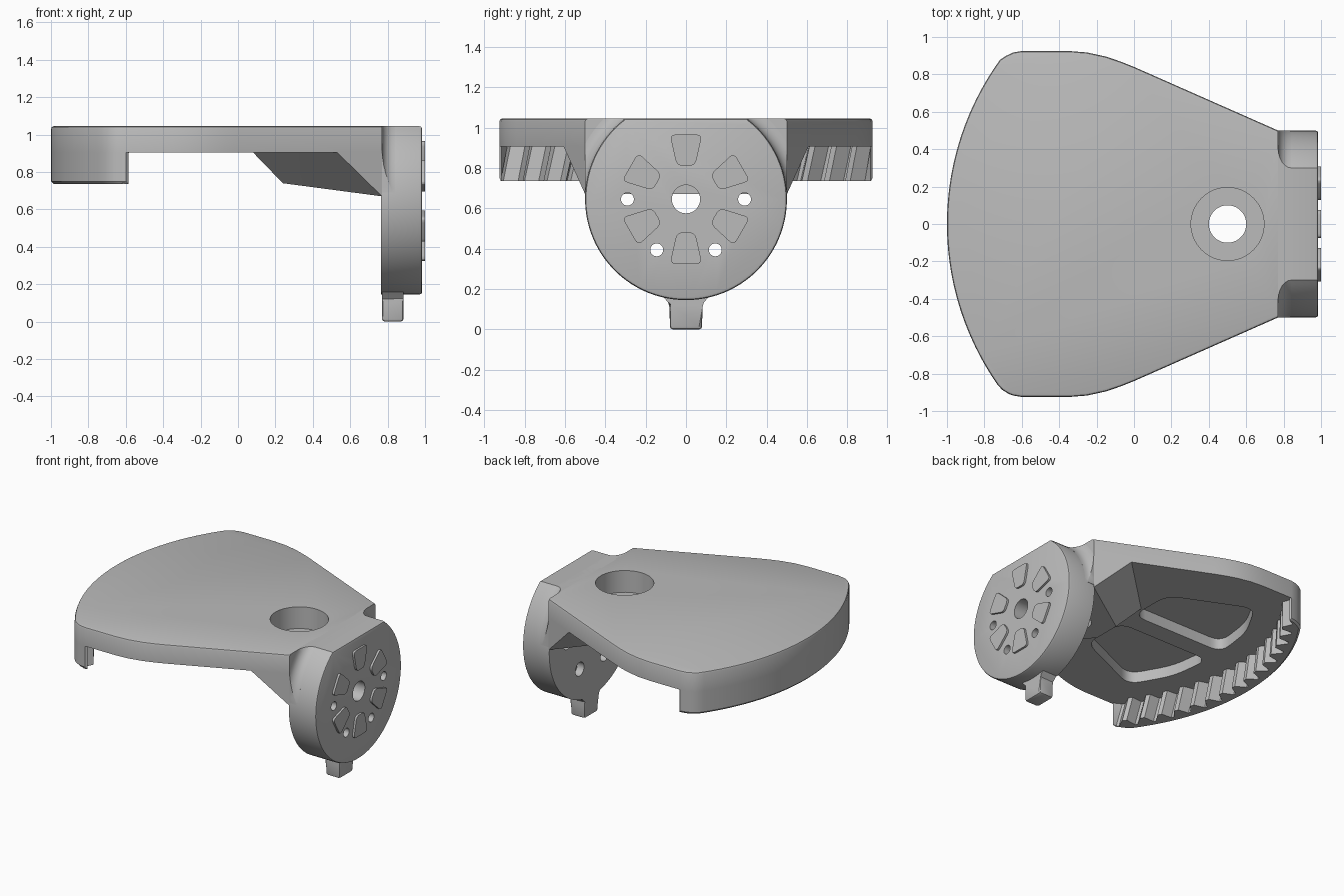
import bpy, bmesh, math
from mathutils import Vector
from math import sin, cos, pi, radians

cube = bpy.data.objects.get("Cube")
if cube:
    bpy.data.objects.remove(cube)

grey = bpy.data.materials.new("plain grey")
grey.use_nodes = True
grey.diffuse_color = (0.5, 0.5, 0.5, 1)
grey.node_tree.nodes["Principled BSDF"].inputs["Base Color"].default_value = (0.5, 0.5, 0.5, 1)

PIVOT, TOP, UNDER, BOSS = 0.5, 1.045, 0.905, 0.74
HUB_Z, HUB_R, FACE = 0.645, 0.5, 0.985


def finish(name, bm):
    bmesh.ops.recalc_face_normals(bm, faces=bm.faces)
    mesh = bpy.data.meshes.new(name)
    bm.to_mesh(mesh)
    bm.free()
    ob = bpy.data.objects.new(name, mesh)
    bpy.context.scene.collection.objects.link(ob)
    mesh.materials.append(grey)
    return ob


def prism(name, pts, lo, hi, axis="z", bevel=0.0, rule=None):
    """Extrude a 2D outline along z or x, bevelling the edges chosen by a rule."""
    bm = bmesh.new()
    place = (lambda a, b, t: (a, b, t)) if axis == "z" else (lambda a, b, t: (t, a, b))
    rows = [[bm.verts.new(place(a, b, t)) for a, b in pts] for t in (lo, hi)]
    n = len(pts)
    for row in rows:
        bm.faces.new(row)
    for i in range(n):
        j = (i + 1) % n
        bm.faces.new((rows[0][i], rows[0][j], rows[1][j], rows[1][i]))
    if bevel:
        bmesh.ops.recalc_face_normals(bm, faces=bm.faces)
        edges = [e for e in bm.edges if rule is None or rule(*(v.co for v in e.verts))]
        bmesh.ops.bevel(bm, geom=edges, offset=bevel, segments=2, profile=0.5, affect="EDGES")
    return finish(name, bm)


def circle(x, y, r, n=48):
    return [(x + r * cos(2 * pi * i / n), y + r * sin(2 * pi * i / n)) for i in range(n)]


def rounded(pts, r, n=5):
    """Round the corners of an outline with quadratic curves."""
    out = []
    for i, p in enumerate(pts):
        p = Vector(p)
        a, b = Vector(pts[i - 1]) - p, Vector(pts[(i + 1) % len(pts)]) - p
        a, b = p + a.normalized() * r, p + b.normalized() * r
        for k in range(n + 1):
            t = k / n
            out.append(tuple(a * (1 - t) ** 2 + p * 2 * t * (1 - t) + b * t * t))
    return out


def combine(ob, cutters, operation="DIFFERENCE"):
    for c in cutters:
        c.hide_render = True
        m = ob.modifiers.new("cut", "BOOLEAN")
        m.operation, m.object, m.solver = operation, c, "EXACT"
    bpy.context.view_layer.update()
    graph = bpy.context.evaluated_depsgraph_get()
    mesh = bpy.data.meshes.new_from_object(ob.evaluated_get(graph))
    ob.modifiers.clear()
    ob.data = mesh
    for c in cutters:
        bpy.data.objects.remove(c)


# Curved outer edge, in polar form around the pivot hole
def rim_radius(a):
    a = abs(a)
    flat = 0.925 / sin(a) if a > 0.3 else 9
    return min(1.5, flat) - 0.02 * max(0, 1 - abs(a - 0.662) / 0.035)


def polar(a, r):
    return (PIVOT - r * cos(a), r * sin(a))


# Internal gear teeth: angle, radius and whether the point follows the helix
TEETH, SPAN, END = 15, 0.675, 0.70
pitch = 2 * SPAN / TEETH
inner = [(-END, 1.42, 0)]
for i in range(TEETH):
    for f, r in ((0, 1.445), (0.15, 1.445), (0.45, 1.375), (0.7, 1.375)):
        inner.append((-SPAN + (i + f) * pitch, r, 1))
inner += [(SPAN, 1.445, 1), (END, 1.42, 0)]

bm = bmesh.new()
rows = []
for z, inset in ((0.735, 0.015), (0.75, 0), (UNDER, 0)):
    twist = 0.03 * ((z - 0.735) / 0.17 - 0.5)
    ins = [bm.verts.new((*polar(a + twist * k, r), z)) for a, r, k in inner]
    outs = [bm.verts.new((*polar(a, rim_radius(a) - inset), z)) for a, r, k in inner]
    rows.append(ins + outs[::-1])
n = len(rows[0])
for low, high in zip(rows, rows[1:]):
    for i in range(n):
        j = (i + 1) % n
        bm.faces.new((low[i], low[j], high[j], high[i]))
for row in (rows[0], rows[-1]):
    for i in range(n // 2 - 1):
        bm.faces.new((row[i], row[i + 1], row[n - 2 - i], row[n - 1 - i]))
parts = [finish("toothed_rim", bm)]

# Fan-shaped top plate
side = [(-0.35, 0.925), (-0.25, 0.917), (-0.15, 0.895), (-0.07, 0.868), (0, 0.84), (0.77, 0.5)]
outline = [polar(a, rim_radius(a)) for a, r, k in inner]
outline += side + [(x, -y) for x, y in reversed(side)]
plate = prism("top_plate", outline, UNDER, TOP, bevel=0.015,
              rule=lambda p, q: min(p.z, q.z) > 1 and min(p.x, q.x) < 0.76)

# Sloped boss under the plate, running into the hub
bm = bmesh.new()
for s in (-1, 1):
    for x, y, z in ((0.08, 0.17, UNDER), (0.53, 0.606, UNDER), (0.77, 0.5, UNDER),
                    (0.24, 0.1, BOSS), (0.70, 0.53, BOSS), (0.77, 0.5, 0.67)):
        bm.verts.new((x, s * y, z))
bmesh.ops.convex_hull(bm, input=bm.verts)
boss = finish("underside_boss", bm)


def pivot_cutters():
    return [prism("bore_cutter", circle(PIVOT, 0, 0.195, 64), 0.885, 1.2),
            prism("hole_cutter", circle(PIVOT, 0, 0.1), 0.6, 1.2)]


# Two lightening pockets on the underside
pocket = [(0.06, 0.07), (0.06, 0.41), (-0.5, 0.66), (-0.66, 0.38), (-0.7, 0.07)]
pockets = [prism("pocket_cutter", rounded([(x, s * y) for x, y in pocket], 0.1), 0.8, 0.985)
           for s in (-1, 1)]
combine(plate, pivot_cutters() + pockets)
combine(boss, pivot_cutters())

# Round hub disc with a flat top
half = math.acos((TOP - HUB_Z) / HUB_R)
arc = [pi / 2 + half + (2 * pi - 2 * half) * i / 80 for i in range(81)]
disc = prism("hub_disc", [(HUB_R * cos(a), HUB_Z + HUB_R * sin(a)) for a in arc],
             0.765, FACE, "x", 0.015, lambda p, q: min(p.x, q.x) > 0.9)
holes = [prism("hole_cutter", circle(0, HUB_Z, 0.07), 0.6, 1.2, "x"),
         prism("bore_cutter", circle(0, HUB_Z, 0.1), 0.6, 0.82, "x")]
for deg in (0, 180, 240, 300):
    y, z = 0.29 * cos(radians(deg)), HUB_Z + 0.29 * sin(radians(deg))
    holes.append(prism("hole_cutter", circle(y, z, 0.032, 24), 0.6, 1.2, "x"))
    holes.append(prism("bore_cutter", circle(y, z, 0.05, 24), 0.6, 0.82, "x"))
combine(disc, holes)
parts += [plate, boss, disc]

# Raised pads around the hub face
pad = rounded([(0.165, -0.045), (0.32, -0.08), (0.32, 0.08), (0.165, 0.045)], 0.03)
for i in range(6):
    a = radians(30 + 60 * i)
    pts = [(r * cos(a) - t * sin(a), HUB_Z + r * sin(a) + t * cos(a)) for r, t in pad]
    parts.append(prism(f"hub_pad_{i + 1}", pts, FACE - 0.01, 1.0, "x"))

# Cove fillet between hub and plate end
cove = 0.07
profile = [(0.4, 0.76), (HUB_R + cove, 0.76)]
profile += [(HUB_R + cove * (1 - sin(t * pi / 12)), 0.77 + cove * (1 - cos(t * pi / 12)))
            for t in range(7)] + [(0.4, 0.77 + cove)]
bm = bmesh.new()
rings = [[bm.verts.new((x, r * cos(2 * pi * i / 96), HUB_Z + r * sin(2 * pi * i / 96)))
          for r, x in profile] for i in range(96)]
for i in range(96):
    a, b = rings[i - 1], rings[i]
    for k in range(len(profile)):
        bm.faces.new((a[k - 1], a[k], b[k], b[k - 1]))
fillet = finish("hub_fillet", bm)
box = prism("fillet_clip", [(-0.5, 0.69), (0.5, 0.69), (0.5, TOP), (-0.5, TOP)], 0.7, 0.9, "x")
combine(fillet, [box], "INTERSECT")
parts.append(fillet)

# Stop tab below the hub
tab = [(-0.08, 0), (0.08, 0), (0.08, 0.11), (0.09, 0.135), (0.12, 0.17),
       (-0.12, 0.17), (-0.09, 0.135), (-0.08, 0.11)]
parts.append(prism("stop_tab", tab, 0.77, 0.885, "x", 0.015,
                   lambda p, q: max(p.z, q.z) < 0.12))

# Smooth curved walls, keep edges sharp
bpy.ops.object.select_all(action="DESELECT")
for ob in parts:
    ob.select_set(True)
bpy.context.view_layer.objects.active = parts[0]
bpy.ops.object.shade_smooth_by_angle(angle=radians(25))
